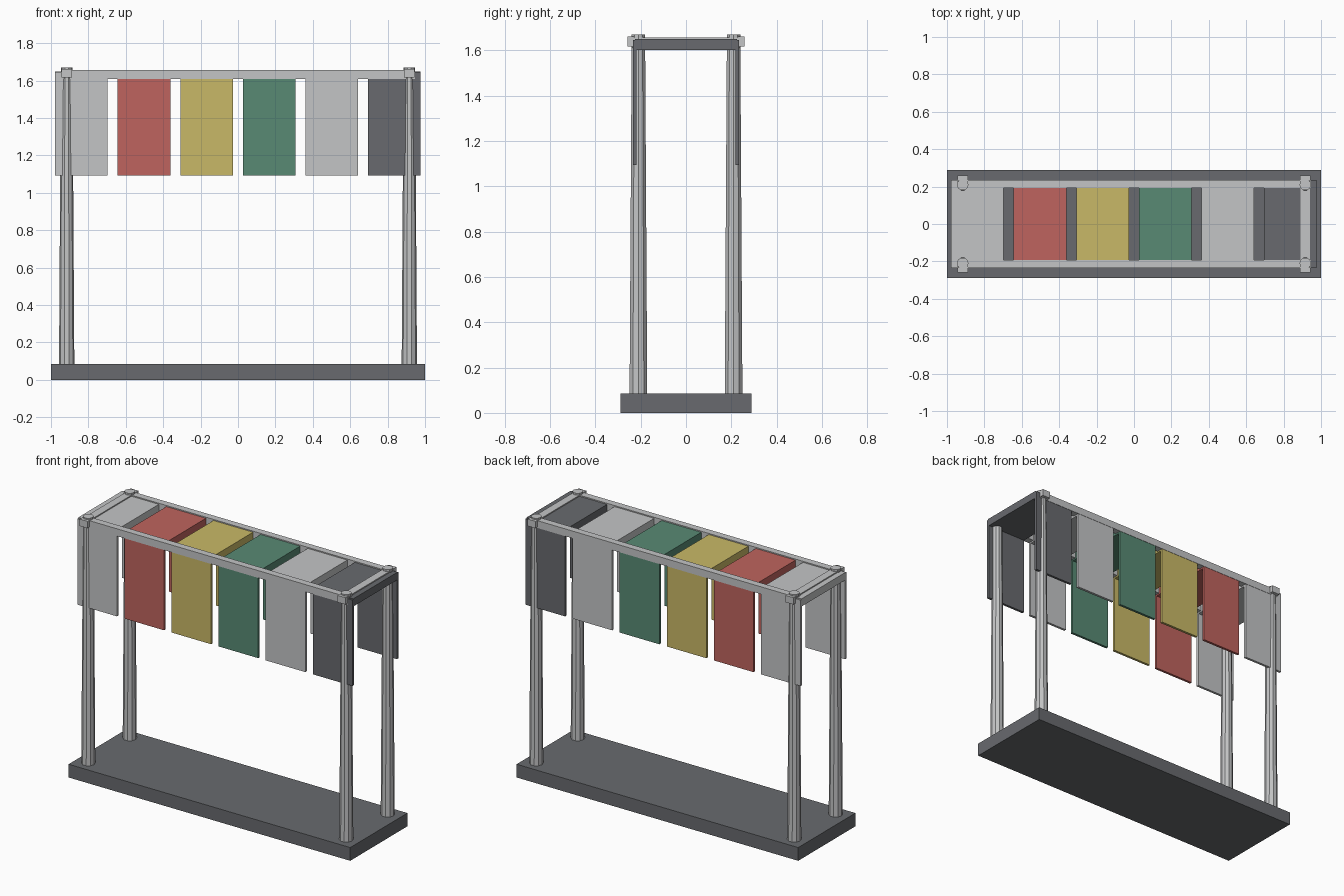
import bpy
import math

default = bpy.data.objects.get("Cube")
if default:
    bpy.data.objects.remove(default, do_unlink=True)


def linear(c):
    c /= 255
    return c / 12.92 if c <= 0.04045 else ((c + 0.055) / 1.055) ** 2.4


def material(name, *rgb):
    color = [linear(c) for c in rgb] + [1]
    mat = bpy.data.materials.new(name)
    mat.use_nodes = True
    mat.diffuse_color = color
    mat.node_tree.nodes["Principled BSDF"].inputs["Base Color"].default_value = color
    return mat


DARK = material("dark_grey", 104, 106, 110)
LIGHT = material("light_grey", 196, 197, 198)
RED = material("red", 191, 100, 94)
YELLOW = material("yellow", 201, 185, 103)
GREEN = material("green", 88, 138, 116)


def box(name, mat, x, y, z):
    """Box from (min, max) pairs on each axis."""
    spans = (x, y, z)
    bpy.ops.mesh.primitive_cube_add(size=1, location=[(a + b) / 2 for a, b in spans])
    obj = bpy.context.object
    obj.name = name
    obj.scale = [abs(b - a) for a, b in spans]
    bpy.ops.object.transform_apply(location=False, rotation=False, scale=True)
    obj.data.materials.append(mat)
    return obj


POST_X, POST_Y = 0.916, 0.21
FLOOR, POST_TOP = 0.085, 1.669

# Base slab
box("base", DARK, (-1, 1), (-0.29, 0.29), (0, FLOOR))

# Tapered posts with a small clamp on the outside of each
for sx, side in ((-1, "right"), (1, "left")):
    for sy, end in ((-1, "front"), (1, "back")):
        bpy.ops.mesh.primitive_cone_add(
            vertices=10, radius1=0.041, radius2=0.031, depth=POST_TOP - FLOOR,
            location=(sx * POST_X, sy * POST_Y, (POST_TOP + FLOOR) / 2),
            rotation=(0, 0, math.pi / 2))
        post = bpy.context.object
        post.name = f"{end}_{side}_post"
        post.data.materials.append(LIGHT)
        cx = sx * POST_X
        box(f"{end}_{side}_clamp", LIGHT, (cx - 0.028, cx + 0.028),
            (sy * 0.23, sy * 0.258), (1.617, 1.661))
    # Crossbar joining the front and back posts
    box(f"{side}_crossbar", LIGHT, (cx - 0.025, cx + 0.025), (-0.236, 0.236), (1.612, 1.657))

# Long rails
for sy, end in ((-1, "front"), (1, "back")):
    box(f"{end}_rail", LIGHT, (-0.946, 0.946), (sy * 0.192, sy * 0.236), (1.61, 1.657))

# Six canopy panels, each with a hanging banner at front and back
for i, mat in enumerate((LIGHT, RED, YELLOW, GREEN, LIGHT, DARK)):
    x = -0.837 + i * 0.3345
    span = (x - 0.1405, x + 0.1405)
    box(f"canopy_panel_{i + 1}", mat, span, (-0.224, 0.224), (1.601, 1.65))
    for sy, end in ((-1, "front"), (1, "back")):
        box(f"{end}_banner_{i + 1}", mat, span, (sy * 0.218, sy * 0.234), (1.094, 1.645))
